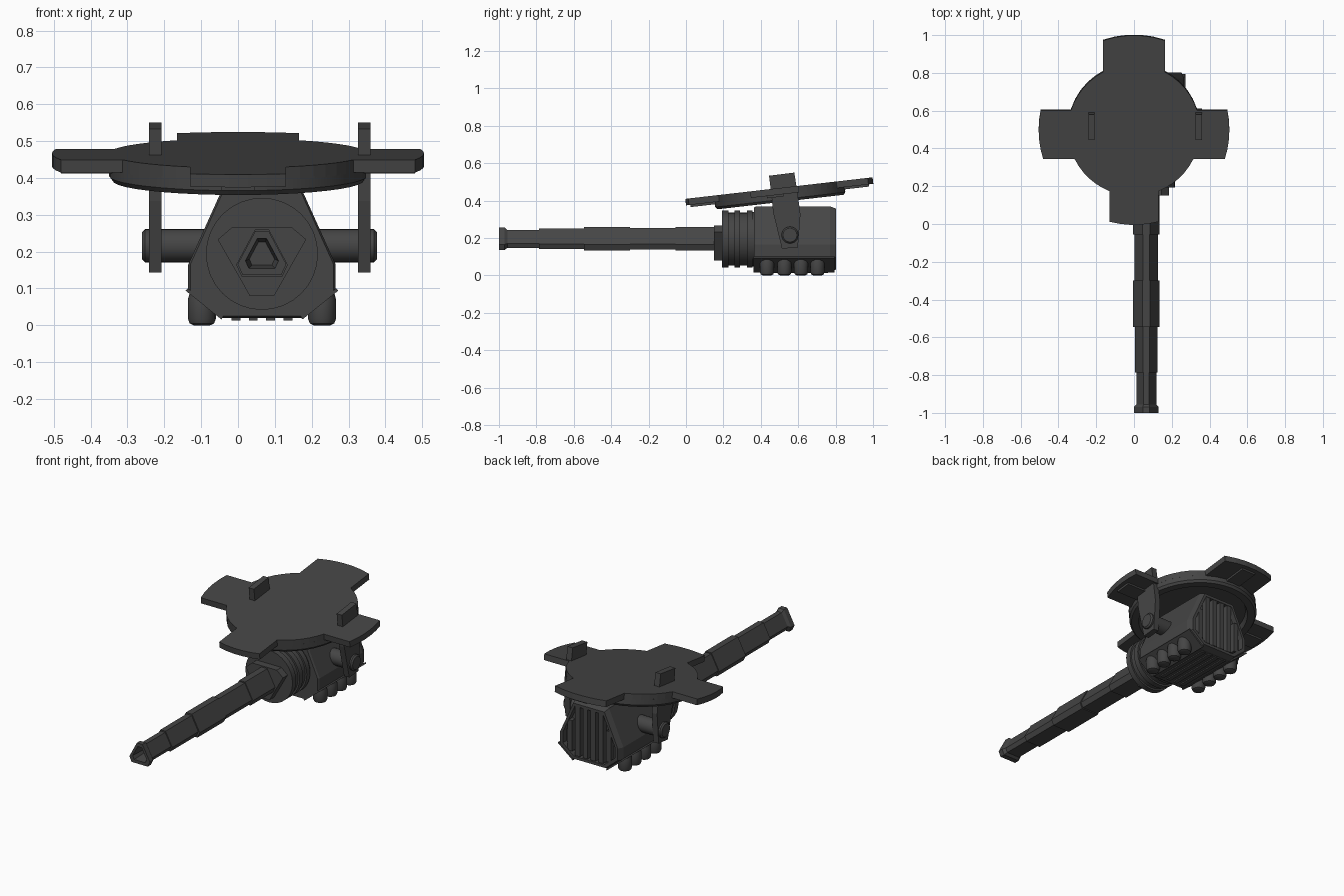
import bpy, bmesh, math
from mathutils import Matrix, Vector

if "Cube" in bpy.data.objects:
    bpy.data.objects.remove(bpy.data.objects["Cube"])

CX, CZ = 0.065, 0.194          # gun axis
dark = bpy.data.materials.new("dark_grey")
dark.diffuse_color = (0.06, 0.06, 0.06, 1)
dark.use_nodes = True
dark.node_tree.nodes["Principled BSDF"].inputs["Base Color"].default_value = dark.diffuse_color


def finish(name, bm, smooth=False, matrix=None):
    bmesh.ops.recalc_face_normals(bm, faces=bm.faces)
    me = bpy.data.meshes.new(name)
    bm.to_mesh(me)
    bm.free()
    ob = bpy.data.objects.new(name, me)
    bpy.context.collection.objects.link(ob)
    me.materials.append(dark)
    if matrix:
        ob.matrix_world = matrix
    if smooth:
        bpy.ops.object.select_all(action='DESELECT')
        ob.select_set(True)
        bpy.context.view_layer.objects.active = ob
        bpy.ops.object.shade_smooth_by_angle(angle=math.radians(30))
    return ob


def loft(name, rings, smooth=False, matrix=None):
    """Skin a list of equal-length point rings and cap both ends."""
    bm = bmesh.new()
    vs = [[bm.verts.new(p) for p in r] for r in rings]
    n = len(vs[0])
    for a, b in zip(vs, vs[1:]):
        for i in range(n):
            j = (i + 1) % n
            bm.faces.new((a[i], a[j], b[j], b[i]))
    bm.faces.new(vs[0])
    bm.faces.new(vs[-1])
    return finish(name, bm, smooth, matrix)


def section(outline, y, s=1.0):
    """Outline in (dx, z), scaled about the gun axis, placed at y."""
    return [(CX + dx * s, y, CZ + (z - CZ) * s) for dx, z in outline]


def lathe(name, profile, matrix, n=32):
    """Turn (radius, height) pairs about local z."""
    rings = [[(r * math.cos(2 * math.pi * i / n), r * math.sin(2 * math.pi * i / n), h)
              for i in range(n)] for r, h in profile]
    return loft(name, rings, True, matrix)


def box(name, x0, x1, y0, y1, z0, z1):
    return loft(name, [[(x0, y0, z), (x1, y0, z), (x1, y1, z), (x0, y1, z)] for z in (z0, z1)])


# --- tilted mounting plate with four lobes
tilt = Matrix.Translation((0, 0.497, 0.467)) @ Matrix.Rotation(math.atan(0.115), 4, 'X')
R, RO = 0.35, 0.505
lobes = [(0, -0.155, 0.105), (90, -0.165, 0.165), (180, -0.105, 0.155), (270, -0.13, 0.13)]
outline = []


def arc(r, a0, a1, n):
    return [(r * math.cos(a0 + (a1 - a0) * i / n), r * math.sin(a0 + (a1 - a0) * i / n))
            for i in range(n + 1)]


for k, (deg, lo, hi) in enumerate(lobes):
    th = math.radians(deg)
    nxt = lobes[(k + 1) % 4]
    outline += arc(RO, th + math.asin(lo / RO), th + math.asin(hi / RO), 5)
    outline += arc(R, th + math.asin(hi / R), th + math.pi / 2 + math.asin(nxt[1] / R), 6)
loft("mounting_plate", [[(x, y, z) for x, y in outline] for z in (-0.035, 0)], matrix=tilt)

# rim below the plate, hollow underneath
lathe("plate_rim", [(R, -0.03), (R, -0.062), (0.34, -0.075), (0.30, -0.075),
                    (0.29, -0.045), (0.02, -0.045)], tilt, 40)

# raised strip under each lobe
for deg, lo, hi in lobes:
    m = (lo + hi) / 2
    strip = box("lobe_strip", 0.33, 0.48, m - 0.045, m + 0.045, -0.047, -0.03)
    strip.matrix_world = tilt @ Matrix.Rotation(math.radians(deg), 4, 'Z')

# --- gun body with recessed rear
half = [(0.108, 0.369), (0.2, 0.165), (0.2, 0.09), (0.115, 0.02)]
body = half + [(-x, z) for x, z in reversed(half)]
loft("gun_body", [section(body, y, s) for y, s in
                  ((0.364, 0.97), (0.375, 1), (0.77, 1), (0.803, 0.93), (0.803, 0.84), (0.77, 0.84))])

# rear vertical slats
for i in range(6):
    dx = -0.125 + 0.05 * i
    top = 0.369 - max(0, abs(dx) / 0.84 - 0.100) * 2.22
    box("rear_slat", CX + dx - 0.015, CX + dx + 0.015, 0.765, 0.80,
        CZ + (0.025 - CZ) * 0.84 + (0.02 if abs(dx) > 0.1 else 0), CZ + (top - CZ) * 0.84)

# bottom ribs
for i in range(4):
    x = CX + (i - 1.5) * 0.047
    box("bottom_rib", x - 0.012, x + 0.012, 0.40, 0.76, 0.013, 0.03)

# lower corner plates and rounded pods, both sides
for s in (-1, 1):
    plate = [(s * 0.207, 0.094), (s * 0.201, 0.1), (s * 0.105, 0.024), (s * 0.11, 0.016)]
    loft("corner_plate", [section(plate, y) for y in (0.362, 0.795)])
    for y in (0.433, 0.526, 0.615, 0.703):
        lathe("pod", [(0.022, 0), (0.033, 0.005), (0.038, 0.018), (0.038, 0.07), (0.03, 0.1)],
              Matrix.Translation((CX + s * 0.163, y, 0)), 16)

# --- ribbed round neck (local z runs along +y)
along_y = Matrix.Translation((CX, 0, CZ)) @ Matrix.Rotation(-math.pi / 2, 4, 'X')
lathe("ribbed_neck", [(0.152, 0.193), (0.152, 0.226), (0.142, 0.226), (0.142, 0.258),
                      (0.152, 0.258), (0.152, 0.29), (0.142, 0.29), (0.142, 0.325),
                      (0.152, 0.325), (0.152, 0.355), (0.146, 0.355), (0.146, 0.38)], along_y)

# --- collar: blunt triangle pointing down
collar = [(-0.12, 0.233), (-0.08, 0.267), (0.08, 0.267), (0.12, 0.233), (0.033, 0.08), (-0.033, 0.08)]
loft("barrel_collar", [section(collar, y) for y in (0.15, 0.20)])

# --- stepped barrel: blunt triangle pointing up, bored muzzle
tri = [(-0.018, 0.256), (0.018, 0.256), (0.066, 0.166), (0.052, 0.136), (-0.052, 0.136), (-0.066, 0.166)]
steps = [(-0.92, 0.52), (-1.0, 0.68), (-1.0, 1.0), (-0.97, 1.0), (-0.955, 0.8), (-0.785, 0.8),
         (-0.785, 0.92), (-0.545, 0.92), (-0.545, 1.06), (-0.3, 1.06), (-0.3, 0.96),
         (-0.055, 0.96), (-0.055, 1.06), (0.17, 1.06)]
loft("barrel", [section(tri, y, s) for y, s in steps])

# --- axle through the body
axle_m = Matrix.Translation((0, 0.556, 0.216)) @ Matrix.Rotation(math.pi / 2, 4, 'Y')
lathe("pivot_axle", [(0.037, -0.26), (0.045, -0.252), (0.045, 0.369), (0.037, 0.377)], axle_m, 24)

# --- hanger arms passing through the plate
arm = [(0.513, 0.143), (0.598, 0.15), (0.612, 0.326), (0.594, 0.455), (0.579, 0.55),
       (0.444, 0.533), (0.456, 0.435), (0.466, 0.337)]
for x0, x1 in ((-0.242, -0.208), (0.326, 0.36)):
    loft("hanger_arm", [[(x, y, z) for y, z in arm] for x in (x0, x1)])
